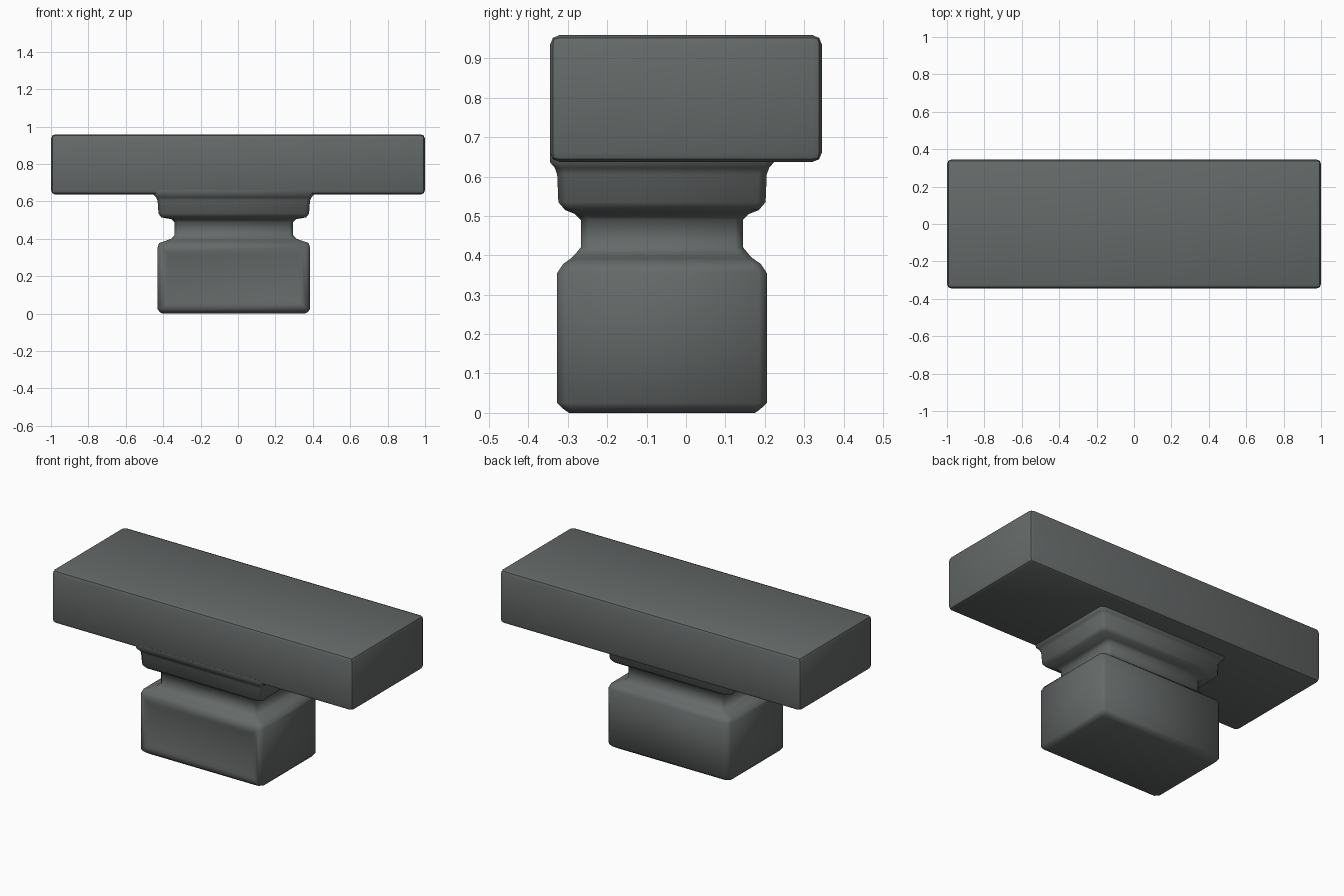
import bpy, bmesh

if "Cube" in bpy.data.objects:
    bpy.data.objects.remove(bpy.data.objects["Cube"])

mat = bpy.data.materials.new("dark grey")
mat.diffuse_color = (0.13, 0.142, 0.14, 1)
mat.use_nodes = True
mat.node_tree.nodes["Principled BSDF"].inputs["Base Color"].default_value = mat.diffuse_color


def finish(bm, name, angle):
    bmesh.ops.recalc_face_normals(bm, faces=bm.faces)
    me = bpy.data.meshes.new(name)
    bm.to_mesh(me)
    bm.free()
    ob = bpy.data.objects.new(name, me)
    bpy.context.collection.objects.link(ob)
    me.materials.append(mat)
    bpy.ops.object.select_all(action='DESELECT')
    ob.select_set(True)
    bpy.context.view_layer.objects.active = ob
    bpy.ops.object.shade_smooth_by_angle(angle=angle)
    return ob


def ring(bm, x0, x1, y0, y1, z, c):
    """Rectangle with chamfered corners."""
    pts = [(x0 + c, y0), (x1 - c, y0), (x1, y0 + c), (x1, y1 - c),
           (x1 - c, y1), (x0 + c, y1), (x0, y1 - c), (x0, y0 + c)]
    return [bm.verts.new((x, y, z)) for x, y in pts]


def loft(bm, rings):
    for a, b in zip(rings, rings[1:]):
        for i in range(8):
            j = (i + 1) % 8
            bm.faces.new((a[i], a[j], b[j], b[i]))
    bm.faces.new(rings[0][::-1])
    bm.faces.new(rings[-1])


# Wide top slab with softened edges
bm = bmesh.new()
bmesh.ops.create_cube(bm, size=1)
for v in bm.verts:
    v.co = (v.co.x * 2, v.co.y * 0.69, 0.798 + v.co.z * 0.322)
bmesh.ops.bevel(bm, geom=bm.edges[:], offset=0.024, segments=2,
                profile=0.5, affect='EDGES')
finish(bm, "top_slab", 0.6)

# Pedestal: base block, pinched neck and collar (height, inset in x, inset in y)
profile = [(0, .03, .03), (.008, .012, .018), (.025, 0, 0), (.355, 0, 0),
           (.378, .008, .015), (.392, .05, .035), (.402, .075, .045),
           (.42, .09, .06), (.49, .09, .06), (.505, .075, .045),
           (.515, .02, .02), (.535, .005, .003), (.605, 0, 0),
           (.622, -.008, -.006), (.636, -.022, -.018), (.66, -.022, -.018)]
bm = bmesh.new()
loft(bm, [ring(bm, -.43 + dx, .385 - dx, -.327 + dy, .205 - dy, z, .02)
          for z, dx, dy in profile])

# Shallow soft panel in the front of the base
front = [f for f in bm.faces if abs(f.calc_center_median().z - .19) < .01
         and f.calc_center_median().y < -.32]
bmesh.ops.recalc_face_normals(bm, faces=bm.faces)
bmesh.ops.inset_region(bm, faces=front, thickness=.035, depth=0)
bmesh.ops.inset_region(bm, faces=front, thickness=.025, depth=-.006)
finish(bm, "pedestal", 0.9)
